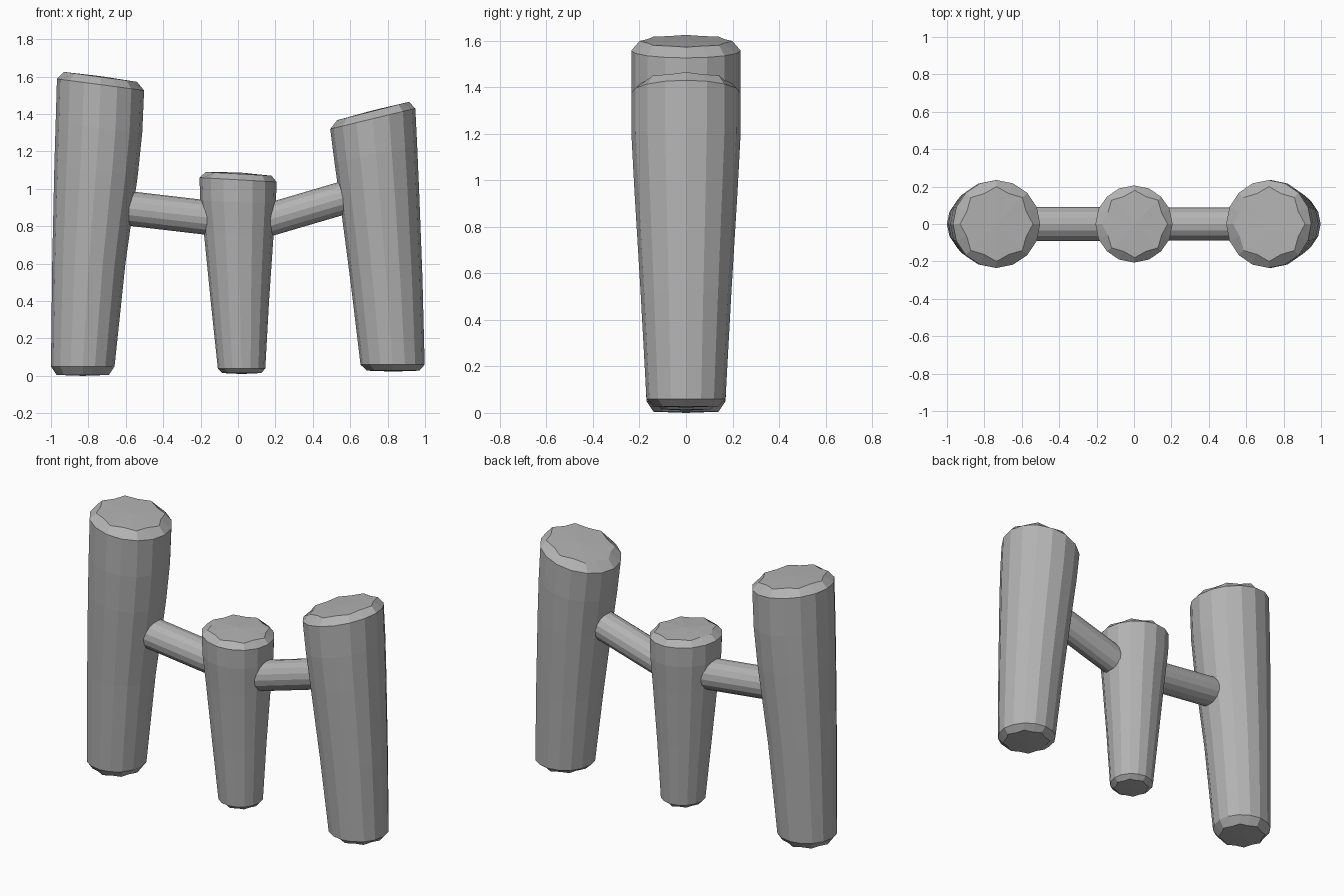
import bpy, bmesh, math
from mathutils import Vector

if "Cube" in bpy.data.objects:
    bpy.data.objects.remove(bpy.data.objects["Cube"])

grey = bpy.data.materials.new("mid grey")
grey.diffuse_color = (0.45, 0.45, 0.45, 1)
grey.use_nodes = True
grey.node_tree.nodes["Principled BSDF"].inputs["Base Color"].default_value = grey.diffuse_color
SIDES = 16


def finish(name, bm):
    bmesh.ops.recalc_face_normals(bm, faces=bm.faces[:])
    me = bpy.data.meshes.new(name)
    bm.to_mesh(me)
    bm.free()
    me.materials.append(grey)
    bpy.context.collection.objects.link(bpy.data.objects.new(name, me))


def post(name, rows, dome):
    """Loft rows of (left x, left z, right x, right z, y radius)."""
    bm = bmesh.new()
    rings = []
    for n, (xl, zl, xr, zr, ry) in enumerate(rows):
        mid = Vector(((xl + xr) / 2, 0, (zl + zr) / 2))
        half = Vector(((xr - xl) / 2, 0, (zr - zl) / 2))
        cap = n in (0, len(rows) - 1)
        ring = []
        for i in range(SIDES):
            a = 2 * math.pi * i / SIDES
            k = 0.88 if cap and i % 2 else 1      # scalloped cap edge
            ring.append(bm.verts.new(mid + half * math.cos(a) * k
                                     + Vector((0, ry * math.sin(a) * k, 0))))
        rings.append(ring)
    for a, b in zip(rings, rings[1:]):
        for i in range(SIDES):
            j = (i + 1) % SIDES
            bm.faces.new((a[i], a[j], b[j], b[i]))
    # slightly domed caps
    for ring, dz in ((rings[0], -0.005), (rings[-1], dome)):
        c = sum((v.co for v in ring), Vector()) / SIDES
        centre = bm.verts.new(c + Vector((0, 0, dz)))
        for i in range(SIDES):
            bm.faces.new((ring[i], ring[(i + 1) % SIDES], centre))
    finish(name, bm)


def bar(name, p, q, r):
    p, q = Vector(p), Vector(q)
    bm = bmesh.new()
    bmesh.ops.create_cone(bm, cap_ends=True, segments=SIDES, radius1=r,
                          radius2=r, depth=(q - p).length)
    rot = (q - p).to_track_quat('Z', 'Y').to_matrix().to_4x4()
    bmesh.ops.transform(bm, matrix=rot, verts=bm.verts[:])
    bmesh.ops.translate(bm, vec=(p + q) / 2, verts=bm.verts[:])
    finish(name, bm)


# Three tapered posts with chamfered ends
post("left_post", [
    (-0.97, 0.005, -0.69, 0.005, 0.14),
    (-1.0, 0.05, -0.66, 0.05, 0.17),
    (-0.993, 0.62, -0.602, 0.60, 0.197),
    (-0.982, 1.12, -0.536, 1.07, 0.225),
    (-0.975, 1.35, -0.512, 1.30, 0.234),
    (-0.968, 1.588, -0.502, 1.526, 0.235)] +
    [(-0.93, 1.625, -0.54, 1.572, 0.2)], 0.004)
post("middle_post", [
    (-0.085, 0.015, 0.125, 0.015, 0.105),
    (-0.108, 0.04, 0.146, 0.04, 0.128),
    (-0.146, 0.40, 0.166, 0.40, 0.156),
    (-0.182, 0.76, 0.19, 0.75, 0.186),
    (-0.202, 0.94, 0.203, 0.92, 0.203),
    (-0.206, 1.06, 0.206, 1.037, 0.206),
    (-0.172, 1.09, 0.18, 1.07, 0.18)], 0.008)
post("right_post", [
    (0.69, 0.028, 0.97, 0.028, 0.14),
    (0.655, 0.06, 0.998, 0.06, 0.17),
    (0.602, 0.50, 0.986, 0.53, 0.195),
    (0.547, 0.92, 0.968, 1.0, 0.222),
    (0.516, 1.14, 0.958, 1.23, 0.234),
    (0.493, 1.32, 0.948, 1.43, 0.235),
    (0.53, 1.367, 0.914, 1.465, 0.2)], 0.004)

# Two connecting bars
bar("left_bar", (-0.72, 0, 0.911), (-0.05, 0, 0.833), 0.092)
bar("right_bar", (0.05, 0, 0.801), (0.72, 0, 0.998), 0.088)
